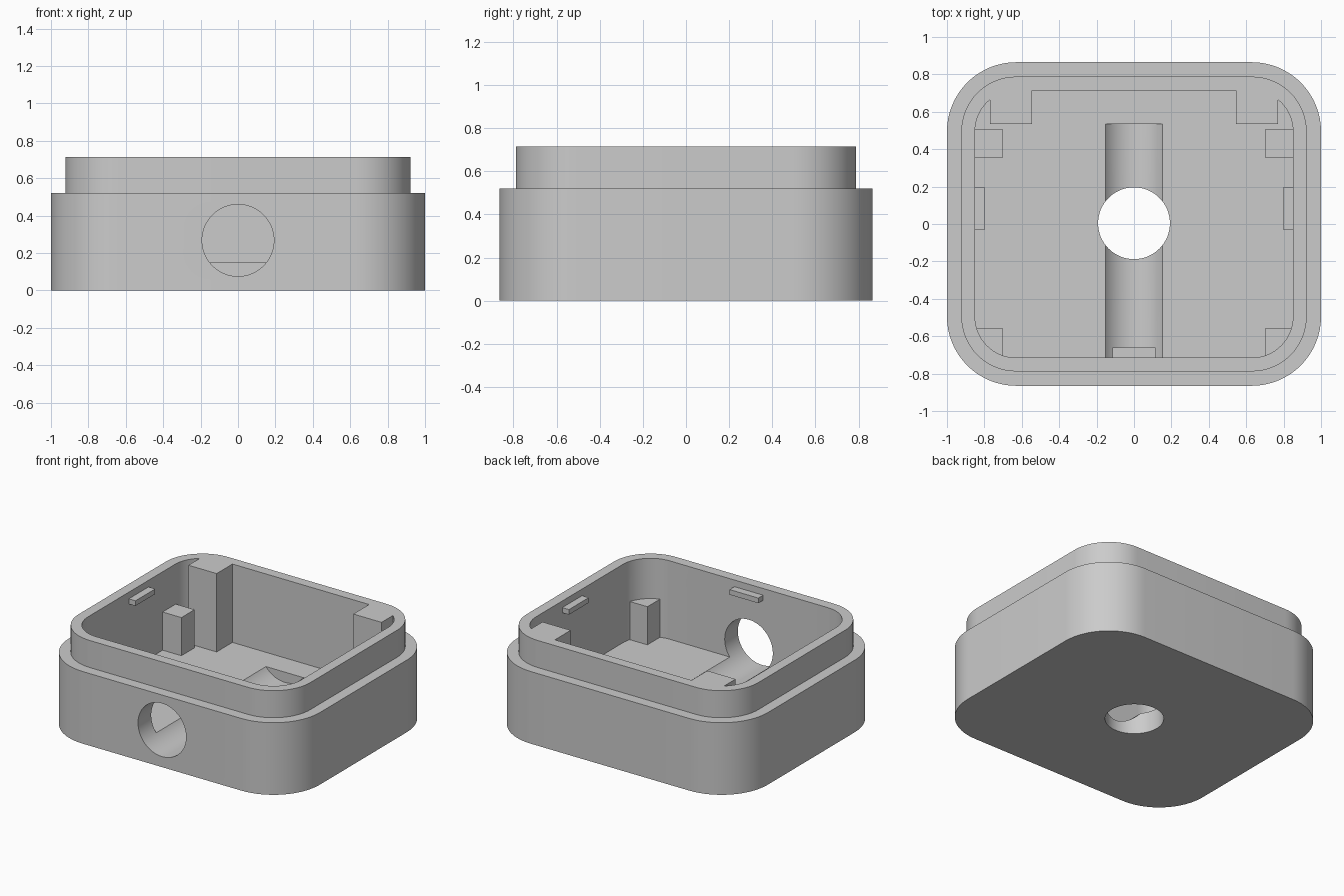
import bpy, bmesh, math
from mathutils import Matrix

if "Cube" in bpy.data.objects:
    bpy.data.objects.remove(bpy.data.objects["Cube"])

HALF_X, HALF_Y, RADIUS = 1.0, 0.865, 0.37
FLOOR, STEP, TOP = 0.15, 0.52, 0.715
LIP, WALL = 0.077, 0.15        # insets of the lip and of the cavity
SEGMENTS = 16

grey = bpy.data.materials.new("plain grey")
grey.use_nodes = True
grey.diffuse_color = (0.6, 0.6, 0.6, 1)
grey.node_tree.nodes["Principled BSDF"].inputs["Base Color"].default_value = (0.6, 0.6, 0.6, 1)


def make_object(name, bm):
    bmesh.ops.recalc_face_normals(bm, faces=bm.faces[:])
    mesh = bpy.data.meshes.new(name)
    bm.to_mesh(mesh)
    bm.free()
    mesh.materials.append(grey)
    obj = bpy.data.objects.new(name, mesh)
    bpy.context.collection.objects.link(obj)
    return obj


def block(name, x0, x1, y0, y1, z0, z1):
    bm = bmesh.new()
    bmesh.ops.create_cube(bm, size=1)
    bmesh.ops.scale(bm, vec=(x1 - x0, y1 - y0, z1 - z0), verts=bm.verts)
    bmesh.ops.translate(bm, vec=((x0 + x1) / 2, (y0 + y1) / 2, (z0 + z1) / 2), verts=bm.verts)
    return make_object(name, bm)


def cylinder(name, radius, depth, matrix):
    bm = bmesh.new()
    bmesh.ops.create_cone(bm, cap_ends=True, segments=64, radius1=radius, radius2=radius,
                          depth=depth, matrix=matrix)
    return make_object(name, bm)


def combine(target, tool, operation):
    mod = target.modifiers.new(tool.name, "BOOLEAN")
    mod.object, mod.operation, mod.solver = tool, operation, "EXACT"
    bpy.context.view_layer.objects.active = target
    bpy.ops.object.modifier_apply(modifier=mod.name)
    bpy.data.objects.remove(tool)


def ring(bm, inset, z):
    """Rounded rectangle, inset from the outer wall."""
    r = RADIUS - inset
    verts = []
    for corner, (sx, sy) in enumerate([(1, 1), (-1, 1), (-1, -1), (1, -1)]):
        for i in range(SEGMENTS + 1):
            a = math.pi / 2 * (corner + i / SEGMENTS)
            verts.append(bm.verts.new((sx * (HALF_X - RADIUS) + r * math.cos(a),
                                       sy * (HALF_Y - RADIUS) + r * math.sin(a), z)))
    return verts


# Shell: outer wall, stepped lip and cavity
bm = bmesh.new()
rings = [ring(bm, inset, z) for inset, z in
         [(0, 0), (0, STEP), (LIP, STEP), (LIP, TOP), (WALL, TOP), (WALL, FLOOR)]]
for a, b in zip(rings, rings[1:]):
    for i in range(len(a)):
        j = (i + 1) % len(a)
        bm.faces.new((a[i], a[j], b[j], b[i]))
bm.faces.new(rings[0])
bm.faces.new(rings[-1])
case = make_object("case", bm)

# Posts and snap ridges on both sides; each runs a little into the wall
POST_TOP = 0.425
parts = [
    ("tall_post", 0.545, 0.77, 0.535, 0.74, 0.1, TOP),
    ("short_post", 0.70, 0.88, 0.355, 0.505, 0.1, POST_TOP),
    ("corner_post", 0.70, 0.86, -0.725, -0.56, 0.1, POST_TOP),
    ("side_ridge", 0.797, 0.88, -0.03, 0.195, 0.63, 0.667),
]
for name, x0, x1, *rest in parts:
    combine(case, block(name + "_left", x0, x1, *rest), "UNION")
    combine(case, block(name + "_right", -x1, -x0, *rest), "UNION")
combine(case, block("front_ridge", -0.115, 0.115, -0.75, -0.66, 0.63, 0.667), "UNION")

# Front bore, which also grooves the floor, and the hole in the bottom
BORE, BACK, FRONT = 0.192, 0.535, -1.0
turn = Matrix.Translation((0, (BACK + FRONT) / 2, 0.268)) @ Matrix.Rotation(math.pi / 2, 4, "X")
combine(case, cylinder("front_bore", BORE, BACK - FRONT, turn), "DIFFERENCE")
combine(case, cylinder("bottom_bore", BORE, 0.6, Matrix.Translation((0, 0.004, 0))), "DIFFERENCE")

bpy.ops.object.select_all(action="DESELECT")
case.select_set(True)
bpy.context.view_layer.objects.active = case
bpy.ops.object.shade_smooth_by_angle(angle=math.radians(30))
